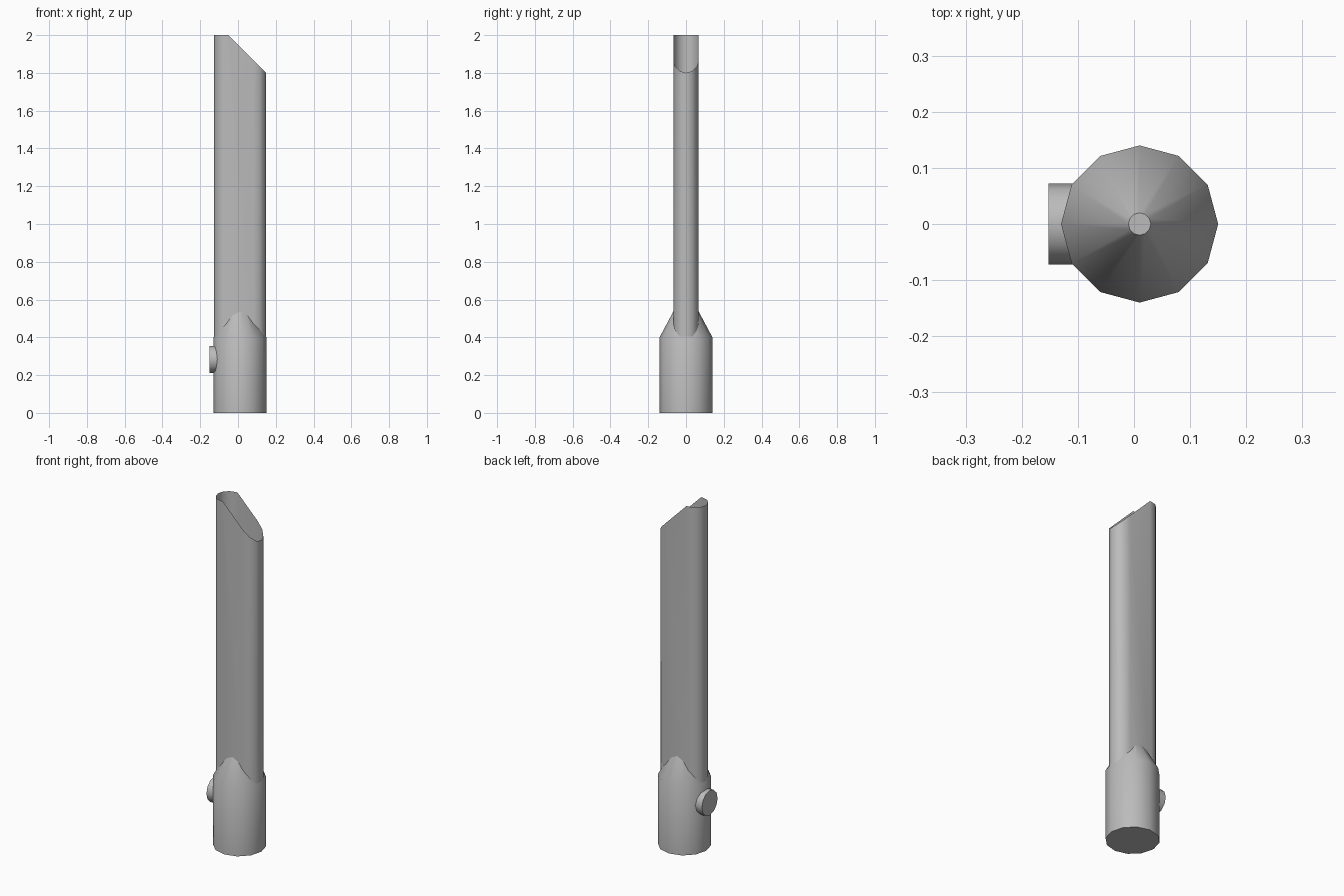
import bpy, bmesh, math
from mathutils import Vector, Matrix

cube = bpy.data.objects.get("Cube")
if cube:
    bpy.data.objects.remove(cube, do_unlink=True)

AXIS_X = 0.01

grey = bpy.data.materials.new("plain grey")
grey.use_nodes = True
colour = (0.5, 0.5, 0.5, 1)
grey.diffuse_color = colour
grey.node_tree.nodes["Principled BSDF"].inputs["Base Color"].default_value = colour


def finish(name, bm, angle):
    """Turn a bmesh into a shaded object."""
    bmesh.ops.recalc_face_normals(bm, faces=bm.faces)
    mesh = bpy.data.meshes.new(name)
    bm.to_mesh(mesh)
    bm.free()
    mesh.materials.append(grey)
    ob = bpy.data.objects.new(name, mesh)
    bpy.context.collection.objects.link(ob)
    bpy.ops.object.select_all(action='DESELECT')
    ob.select_set(True)
    bpy.context.view_layer.objects.active = ob
    bpy.ops.object.shade_smooth_by_angle(angle=math.radians(angle))
    return ob


def loft(bm, rings):
    """Skin a list of equally long closed rings; return the vertex rings."""
    loops = [[bm.verts.new(p) for p in ring] for ring in rings]
    for a, b in zip(loops, loops[1:]):
        n = len(a)
        for i in range(n):
            j = (i + 1) % n
            bm.faces.new((a[i], a[j], b[j], b[i]))
    return loops


def circle(radius, z, sides=12):
    return [Vector((radius * math.cos(math.tau * i / sides),
                    radius * math.sin(math.tau * i / sides), z))
            for i in range(sides)]


def capped_lathe(name, profile, matrix, angle):
    bm = bmesh.new()
    loops = loft(bm, [circle(r, z) for r, z in profile])
    bm.faces.new(loops[0])
    bm.faces.new(loops[-1])
    bmesh.ops.transform(bm, matrix=matrix, verts=bm.verts)
    return finish(name, bm, angle)


# Round collar with its tapered shoulder
capped_lathe("collar", [(0.14, 0), (0.14, 0.4), (0.02, 0.625)],
             Matrix.Translation((AXIS_X, 0, 0)), 35)

# Round button on the right side
capped_lathe("button", [(0.072, 0), (0.072, 0.06)],
             Matrix.Translation((-0.092, 0, 0.283)) @ Matrix.Rotation(-math.pi / 2, 4, 'Y'), 35)


# Flattened open tube with a slanted mouth
def stadium(z, radius=0.067, half=0.071, steps=6):
    ring = []
    for side in (1, -1):
        for i in range(steps + 1):
            a = -math.pi / 2 + math.pi * i / steps
            ring.append(Vector((AXIS_X + side * (half + radius * math.cos(a)),
                                side * radius * math.sin(a), z)))
    return ring


bm = bmesh.new()
loft(bm, [stadium(0.3), stadium(2.0)])
bmesh.ops.bisect_plane(bm, geom=bm.verts[:] + bm.edges[:] + bm.faces[:],
                       plane_co=(-0.05, 0, 2), plane_no=(0.2, 0, 0.198),
                       clear_outer=True)
finish("nozzle_tube", bm, 40)
